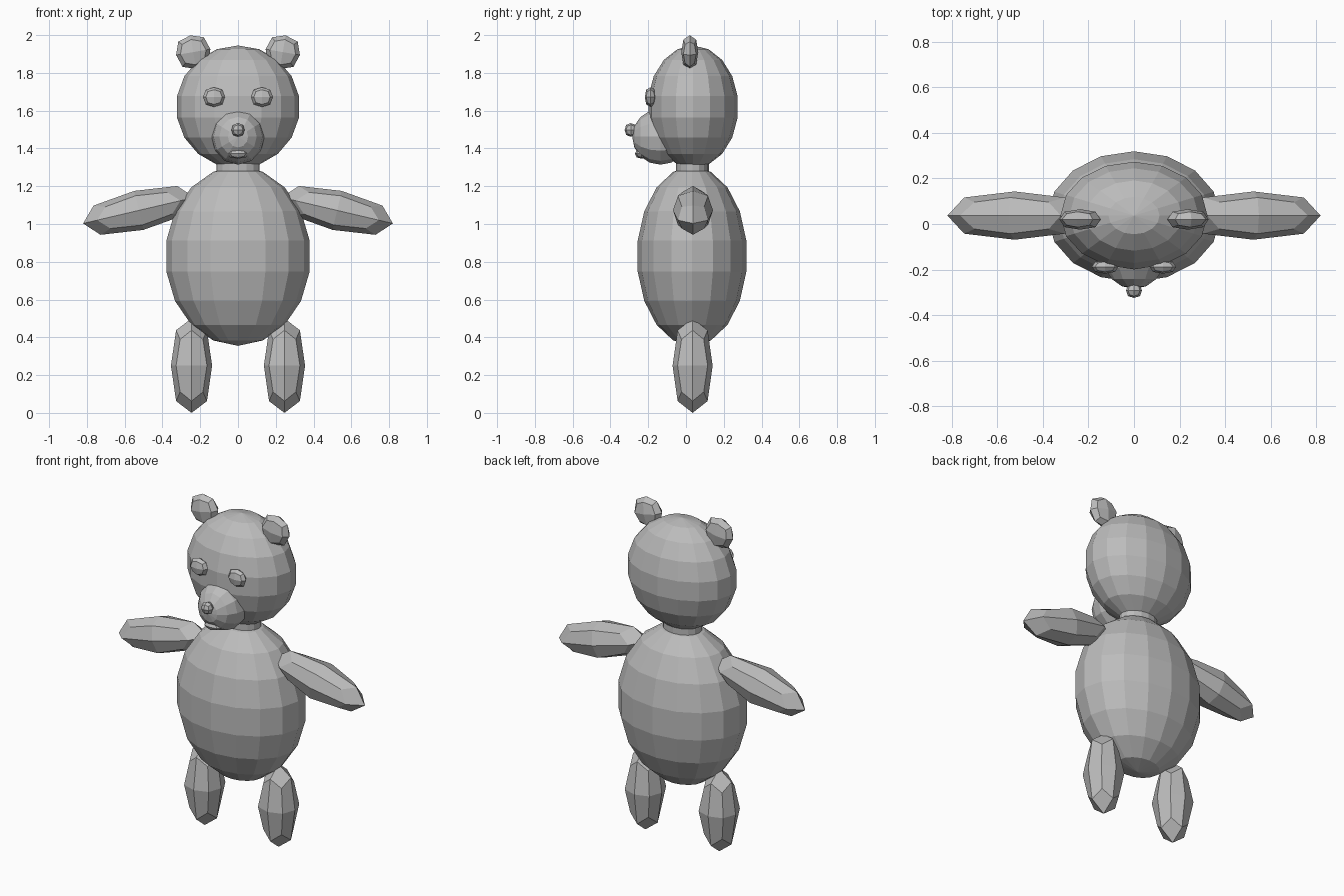
import bpy, math
from mathutils import Matrix, Vector

if "Cube" in bpy.data.objects:
    bpy.data.objects.remove(bpy.data.objects["Cube"])

grey = bpy.data.materials.new("plain_grey")
grey.diffuse_color = (0.5, 0.5, 0.5, 1)
grey.use_nodes = True
grey.node_tree.nodes["Principled BSDF"].inputs["Base Color"].default_value = grey.diffuse_color


def place(obj, name, centre, radii, rot=(0, 0, 0)):
    """Scale, turn and move the unit shape, then name and colour it."""
    obj.name = name
    obj.data.transform(Matrix.Diagonal((*radii, 1)))
    obj.rotation_euler = rot
    obj.location = centre
    obj.data.materials.clear()
    obj.data.materials.append(grey)
    return obj


def ball(name, centre, radii, segments=16, rings=9, forward=False):
    """Faceted globe, with its poles up or facing forward."""
    bpy.ops.mesh.primitive_uv_sphere_add(segments=segments, ring_count=rings, radius=1)
    obj = bpy.context.object
    if forward:
        obj.data.transform(Matrix.Rotation(math.pi / 2, 4, 'X'))
    return place(obj, name, centre, radii)


def pebble(name, centre, radii, rot=(0, 0, 0)):
    """Cube rounded once into 24 faces, reaching exactly the given radii."""
    bpy.ops.mesh.primitive_cube_add(size=2)
    obj = bpy.context.object
    for v in obj.data.vertices:
        v.co *= 1.0
    mod = obj.modifiers.new("round", 'SUBSURF')
    mod.levels = mod.render_levels = 1
    mod.use_limit_surface = False
    bpy.ops.object.modifier_apply(modifier=mod.name)
    reach = max(v.co.x for v in obj.data.vertices)
    obj.data.transform(Matrix.Scale(1 / reach, 4))
    return place(obj, name, centre, radii, rot)


# torso, head and short neck
ball("body", (0, 0.032, 0.83), (0.385, 0.292, 0.475))
ball("head", (0, 0.037, 1.62), (0.328, 0.24, 0.325))
bpy.ops.mesh.primitive_cylinder_add(vertices=16, radius=1, depth=2)
place(bpy.context.object, "neck", (0, 0.035, 1.29), (0.115, 0.087, 0.035))

# face
ball("muzzle", (0, -0.135, 1.462), (0.14, 0.15, 0.148), 12, 8, forward=True)
pebble("nose", (0, -0.292, 1.498), (0.035, 0.033, 0.036))
pebble("mouth", (0, -0.235, 1.372), (0.055, 0.035, 0.026))

# paired parts
for side, s in (("left", 1), ("right", -1)):
    pebble(side + "_eye", (s * 0.127, -0.188, 1.672), (0.058, 0.03, 0.052))
    pebble(side + "_ear", (s * 0.237, 0.02, 1.91), (0.092, 0.045, 0.09),
           (0, s * 0.17, 0))
    pebble(side + "_arm", (s * 0.525, 0.037, 1.072), (0.303, 0.106, 0.106),
           (0, s * 0.23, 0))
    pebble(side + "_leg", (s * 0.246, 0.035, 0.25), (0.109, 0.106, 0.25),
           (0, 0, 0))
